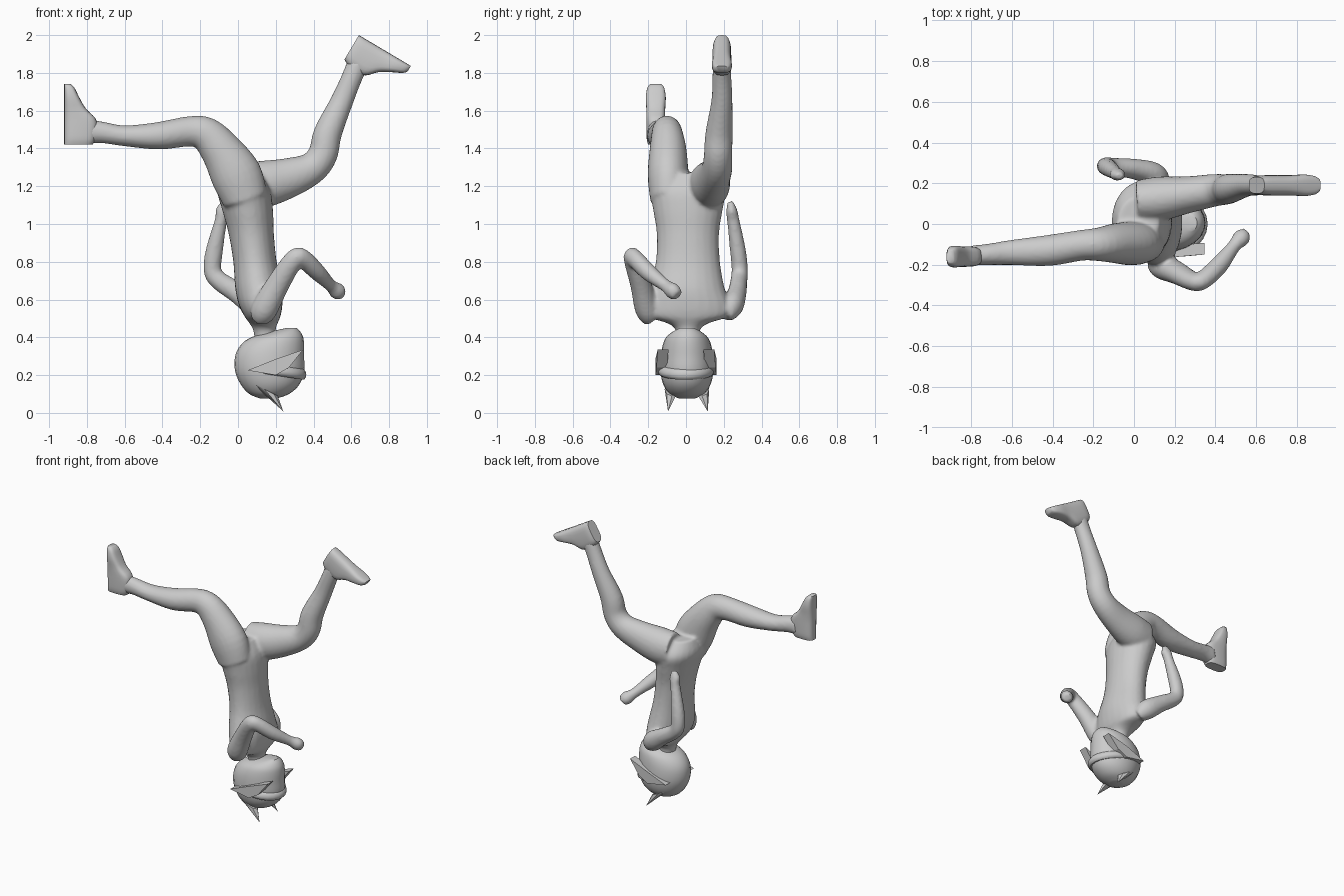
import bpy, bmesh, math
from mathutils import Vector, Matrix

if "Cube" in bpy.data.objects:
    bpy.data.objects.remove(bpy.data.objects["Cube"])

Y = Vector((0, 1, 0))


def spline(keys, sub):
    """Catmull-Rom through rows of (x, y, z, ra, rb)."""
    out = []
    for i in range(len(keys) - 1):
        p = [keys[max(0, min(len(keys) - 1, i + k))] for k in (-1, 0, 1, 2)]
        for s in range(sub):
            t = s / sub
            out.append([0.5 * (2 * b + (c - a) * t + (2 * a - 5 * b + 4 * c - d) * t * t
                               + (3 * b - a - 3 * c + d) * t ** 3) for a, b, c, d in zip(*p)])
    return out + [list(keys[-1])]


def loft(bm, keys, axis=None, sides=24, sub=4, power=1.0):
    """Elliptical rings along a path; rb is the half width along y."""
    rows = spline(keys, sub)
    rings = []
    for i, r in enumerate(rows):
        a, b = rows[max(i - 1, 0)], rows[min(i + 1, len(rows) - 1)]
        t = axis or (Vector(b[:3]) - Vector(a[:3])).normalized()
        v = (Y - t * Y.dot(t)).normalized()
        u = v.cross(t)
        ring = []
        for k in range(sides):
            c, s = math.cos(2 * math.pi * k / sides), math.sin(2 * math.pi * k / sides)
            c, s = (math.copysign(abs(w) ** power, w) for w in (c, s))
            ring.append(bm.verts.new(Vector(r[:3]) + u * c * r[3] + v * s * r[4]))
        rings.append(ring)
    for p, q in zip(rings, rings[1:]):
        for k in range(sides):
            n = (k + 1) % sides
            bm.faces.new((p[k], p[n], q[n], q[k]))
    bm.faces.new(rings[0][::-1])
    bm.faces.new(rings[-1])


def finish(bm, name, angle=40):
    bmesh.ops.recalc_face_normals(bm, faces=bm.faces)
    me = bpy.data.meshes.new(name)
    bm.to_mesh(me)
    bm.free()
    ob = bpy.data.objects.new(name, me)
    bpy.context.collection.objects.link(ob)
    bpy.ops.object.select_all(action='DESELECT')
    ob.select_set(True)
    bpy.context.view_layer.objects.active = ob
    bpy.ops.object.shade_smooth_by_angle(angle=math.radians(angle))
    return ob


# Body: torso, legs and arms fused into one smooth skin
body = bmesh.new()
loft(body, [(.15, .01, .37, .06, .06), (.14, .01, .44, .06, .065), (.135, .01, .475, .075, .11),
            (.13, .01, .51, .095, .21), (.12, .01, .57, .115, .225), (.11, .005, .66, .125, .2),
            (.09, .01, .8, .115, .17), (.07, .01, .95, .12, .165), (.05, .01, 1.08, .135, .185),
            (.03, .01, 1.18, .14, .195), (.02, .01, 1.27, .10, .12)], Vector((0, 0, 1)))
# rear leg, knee bent back
loft(body, [(.04, -.09, 1.13, .12, .1), (-.01, -.095, 1.26, .135, .108), (-.09, -.095, 1.39, .11, .098),
            (-.17, -.10, 1.475, .092, .083), (-.26, -.105, 1.49, .08, .075), (-.42, -.13, 1.467, .073, .076),
            (-.6, -.14, 1.467, .055, .062), (-.72, -.15, 1.485, .057, .052), (-.8, -.155, 1.49, .065, .05)])
# front leg, thigh forward
loft(body, [(.02, .115, 1.2, .12, .1), (.13, .125, 1.21, .125, .108), (.27, .145, 1.245, .106, .09),
            (.39, .165, 1.295, .085, .08), (.45, .17, 1.37, .078, .075), (.475, .175, 1.48, .075, .072),
            (.55, .19, 1.65, .06, .056), (.605, .19, 1.78, .055, .05), (.64, .19, 1.86, .06, .047)])
# bent arm in front
loft(body, [(.12, -.17, .51, .055, .06), (.14, -.205, .55, .07, .065), (.21, -.24, .68, .062, .055),
            (.3, -.285, .815, .052, .045), (.345, -.27, .815, .05, .045), (.42, -.2, .745, .045, .045),
            (.49, -.11, .675, .033, .033), (.525, -.07, .645, .045, .042), (.545, -.045, .62, .03, .03)])
# bent arm behind
loft(body, [(.13, .2, .53, .05, .06), (.09, .245, .57, .068, .06), (0, .27, .635, .057, .05),
            (-.1, .28, .7, .05, .045), (-.135, .285, .755, .047, .043), (-.125, .275, .86, .046, .042),
            (-.09, .25, 1.02, .033, .033), (-.08, .242, 1.07, .04, .03), (-.07, .235, 1.12, .018, .015)])
skin = finish(body, "body")
rm = skin.modifiers.new("fuse", 'REMESH')
rm.mode, rm.voxel_size, rm.use_smooth_shade = 'VOXEL', .011, True
sm = skin.modifiers.new("soften", 'SMOOTH')
sm.factor, sm.iterations = .5, 5


# Feet: (distance from heel, height above sole, half width)
def foot(name, heel, d, n):
    d, n = Vector(d).normalized(), Vector(n).normalized()
    keys = []
    for s, h, w in ((0, .15, .04), (.03, .165, .048), (.09, .175, .05), (.14, .165, .05),
                    (.19, .115, .05), (.25, .08, .053), (.3, .055, .045), (.32, .035, .03)):
        keys.append((*(Vector(heel) + d * s - n * h / 2), h / 2, w))
    bm = bmesh.new()
    loft(bm, keys, d, 24, 3, .65)
    finish(bm, name, 50)


foot("rear_foot", (-.92, -.16, 1.42), (0, 0, 1), (-1, 0, 0))
foot("front_foot", (.64, .19, 2.0), (.86, 0, -.51), (.51, 0, .86))

# Head, upside down with the chin at the top: (z, back x, face x, half width)
head_rows = ((.075, .12, .2, .04), (.1, .06, .27, .09), (.15, .015, .325, .125), (.22, -.015, .35, .14),
             (.3, -.015, .35, .138), (.36, .015, .35, .128), (.4, .07, .345, .11),
             (.43, .17, .33, .075), (.45, .26, .31, .035))
bm = bmesh.new()
loft(bm, [((a + b) / 2, .005, z, (b - a) / 2, w) for z, a, b, w in head_rows], Vector((0, 0, 1)))
finish(bm, "head")

# Brow band of the mask
bm = bmesh.new()
loft(bm, [(.185, 0, .2, .165, .135), (.19, 0, .215, .172, .15), (.19, 0, .24, .172, .147),
          (.185, 0, .255, .165, .135)], Vector((.15, 0, 1)).normalized(), 24, 2)
finish(bm, "mask_band")

for side, label in ((-1, "right"), (1, "left")):
    # Pointed ears
    bm = bmesh.new()
    base, tip = Vector((.14, .005 + side * .08, .125)), Vector((.24, .01 + side * .105, .008))
    ring = [bm.verts.new(base + Vector((.07 * math.cos(a), .038 * math.sin(a), -.035 * math.cos(a))))
            for a in (i * math.pi / 4 for i in range(8))]
    top = bm.verts.new(tip)
    for i in range(8):
        bm.faces.new((ring[i], ring[(i + 1) % 8], top))
    bm.faces.new(ring[::-1])
    finish(bm, label + "_ear")

    # Swept side flaps of the mask
    bm = bmesh.new()
    outline = ((.05, .225), (.2, .285), (.345, .335), (.27, .24), (.2, .2))
    loops = [[bm.verts.new((x, side * y - (.1 * side * max(0, x - .22)), z)) for x, z in outline]
             for y in (.105, .162)]
    bm.faces.new(loops[0])
    bm.faces.new(loops[1][::-1])
    for i in range(5):
        j = (i + 1) % 5
        bm.faces.new((loops[0][i], loops[0][j], loops[1][j], loops[1][i]))
    finish(bm, label + "_mask_flap", 20)
